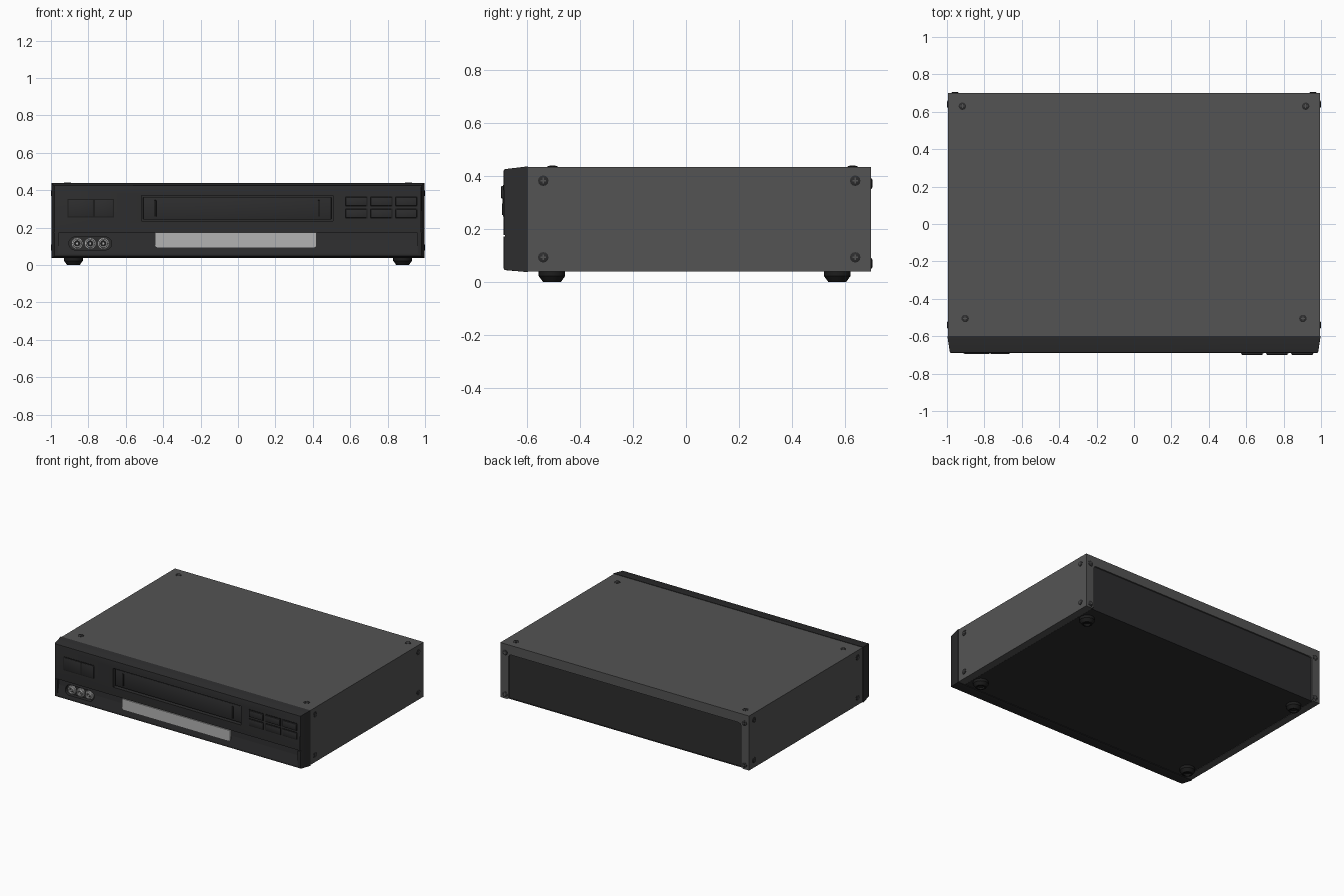
import bpy, bmesh, math
from mathutils import Vector, Matrix

if "Cube" in bpy.data.objects:
    bpy.data.objects.remove(bpy.data.objects["Cube"])


def material(name, r, g, b):
    m = bpy.data.materials.new(name)
    m.diffuse_color = (r, g, b, 1)
    m.use_nodes = True
    m.node_tree.nodes["Principled BSDF"].inputs["Base Color"].default_value = m.diffuse_color
    return m


CASE = material("casing grey", 0.088, 0.088, 0.088)
DARK = material("dark plastic", 0.026, 0.026, 0.027)
BLACK = material("black rubber", 0.012, 0.012, 0.012)
SILVER = material("silver", 0.45, 0.45, 0.45)


def finish(name, bm, mat, smooth=False):
    bmesh.ops.recalc_face_normals(bm, faces=bm.faces)
    me = bpy.data.meshes.new(name)
    bm.to_mesh(me)
    bm.free()
    me.materials.append(mat)
    ob = bpy.data.objects.new(name, me)
    bpy.context.collection.objects.link(ob)
    if smooth:
        bpy.ops.object.select_all(action='DESELECT')
        ob.select_set(True)
        bpy.context.view_layer.objects.active = ob
        bpy.ops.object.shade_smooth_by_angle(angle=math.radians(35))
    return ob


def box(name, x, y, z, mat, bevel=0, segs=2):
    bm = bmesh.new()
    bmesh.ops.create_cube(bm, size=1)
    for v in bm.verts:
        v.co = Vector([a[0] if c < 0 else a[1] for a, c in zip((x, y, z), v.co)])
    if bevel:
        bmesh.ops.bevel(bm, geom=bm.edges[:], offset=bevel, segments=segs,
                        profile=0.5, affect='EDGES')
    return finish(name, bm, mat, bool(bevel))


def prism(name, pts, move, mat):
    """Extrude a 3D polygon along a vector."""
    bm = bmesh.new()
    f = bm.faces.new([bm.verts.new(p) for p in pts])
    g = bmesh.ops.extrude_face_region(bm, geom=[f])
    bmesh.ops.translate(bm, vec=move, verts=[v for v in g['geom'] if isinstance(v, bmesh.types.BMVert)])
    return finish(name, bm, mat)


def lathe(name, profile, at, axis, mat, steps=20):
    """Spin (radius, height) points round an axis."""
    bm = bmesh.new()
    vs = [bm.verts.new((r, 0, h)) for r, h in profile]
    es = [bm.edges.new(p) for p in zip(vs, vs[1:])]
    bmesh.ops.spin(bm, geom=vs + es, cent=(0, 0, 0), axis=(0, 0, 1),
                   angle=math.tau, steps=steps)
    bmesh.ops.remove_doubles(bm, verts=bm.verts, dist=1e-5)
    rot = Vector(axis).to_track_quat('Z', 'Y').to_matrix().to_4x4()
    bm.transform(Matrix.Translation(at) @ rot)
    return finish(name, bm, mat, True)


def cut(ob, cutter):
    m = ob.modifiers.new("cut", 'BOOLEAN')
    m.operation, m.solver, m.object = 'DIFFERENCE', 'EXACT', cutter
    bpy.context.view_layer.objects.active = ob
    bpy.ops.object.modifier_apply(modifier=m.name)
    bpy.data.objects.remove(cutter)


# Sheet-metal casing: top, sides, folded back lip and bottom lips
X, B, T = 0.994, 0.04, 0.434
box("casing_top", (-X, X), (-0.6, 0.7), (T - 0.012, T), CASE)
for s, side in ((-1, "left"), (1, "right")):
    xs = sorted((s * (X - 0.012), s * X))
    box(f"casing_{side}", xs, (-0.6, 0.7), (B, T - 0.012), CASE)
    box(f"bottom_lip_{side}", sorted((s * 0.94, s * (X - 0.012))), (-0.6, 0.7), (B, B + 0.008), CASE)
half = [(X - 0.012, B + 0.008), (0.93, B + 0.008), (0.93, 0.345), (0.924, 0.36), (0.91, 0.366)]
lip = [(x, 0.69, z) for x, z in half] + [(-x, 0.69, z) for x, z in reversed(half)]
lip += [(-X + 0.012, 0.69, T - 0.012), (X - 0.012, 0.69, T - 0.012)]
prism("back_lip", lip, (0, 0.01, 0), CASE)
box("chassis", (-0.975, 0.975), (-0.6, 0.686), (B + 0.005, T - 0.014), DARK)
box("bottom_plate", (-0.938, 0.938), (-0.6, 0.69), (B + 0.001, B + 0.006), DARK)


# Cross-head screws
def screw(name, at, axis):
    lathe(name, [(0.02, 0), (0.02, 0.002), (0.014, 0.005), (0, 0.005)], at, axis, DARK, 12)
    n = Vector(axis)
    u = Vector((0, 0, 1)) if abs(n.z) < 0.5 else Vector((1, 0, 0))
    for k, d in enumerate((u, n.cross(u))):
        ext = [0.011 * abs(d[i]) + 0.0025 * abs(n.cross(d)[i]) + 0.0008 * abs(n[i]) for i in range(3)]
        c = Vector(at) + n * 0.005
        box(f"{name}_slot_{k}", *[(c[i] - ext[i], c[i] + ext[i]) for i in range(3)], CASE)


for s in (-1, 1):
    screw("top_screw", (s * 0.918, 0.63, T), (0, 0, 1))
    screw("top_screw", (s * 0.903, -0.505, T), (0, 0, 1))
    for z in (0.093, 0.383):
        for y in (-0.54, 0.64):
            screw("side_screw", (s * X, y, z), (s, 0, 0))
    for z in (0.07, 0.372):
        screw("back_screw", (s * 0.957, 0.7, z), (0, 1, 0))
    # Feet with a hollow underside
    for y in (-0.507, 0.572):
        lathe("foot", [(0.05, 0.045), (0.05, 0.022), (0.034, 0), (0.024, 0), (0.022, 0.012), (0, 0.012)],
              (s * 0.88, y, 0), (0, 0, 1), BLACK, 24)

# Front panel, tapered toward the front
bm = bmesh.new()
bmesh.ops.create_cube(bm, size=1)
for v in bm.verts:
    front = v.co.y < 0
    v.co = (math.copysign(0.984 if front else 0.998, v.co.x), -0.69 if front else -0.598,
            (0.426 if front else 0.437) if v.co.z > 0 else (0.045 if front else 0.037))
bmesh.ops.bevel(bm, geom=[e for e in bm.edges if all(v.co.y < -0.65 for v in e.verts)],
                offset=0.007, segments=2, profile=0.5, affect='EDGES')
panel = finish("front_panel", bm, DARK, True)

# Cuts: dividing groove, lower scoop, cassette slot, jack recess
cut(panel, box("groove_cutter", (-1.1, 1.1), (-0.8, -0.684), (0.171, 0.177), DARK))
cut(panel, prism("scoop_cutter", [(-0.96, -0.75, 0.06), (-0.96, -0.69, 0.06), (-0.96, -0.676, 0.13),
                                  (-0.96, -0.672, 0.172), (-0.96, -0.75, 0.172)], (1.92, 0, 0), DARK))
cut(panel, box("slot_cutter", (-0.515, 0.507), (-0.8, -0.66), (0.235, 0.372), BLACK))
ring = []
for cx, a0 in ((-0.71, -90), (-0.87, 90)):
    ring += [(cx + 0.035 * math.cos(math.radians(a0 + a)), -0.8,
              0.115 + 0.035 * math.sin(math.radians(a0 + a))) for a in range(0, 181, 20)]
cut(panel, prism("jack_cutter", ring, (0, 0.14, 0), BLACK))

# Cassette door with two ridges
box("cassette_door", (-0.507, 0.499), (-0.678, -0.655), (0.243, 0.364), DARK, 0.004)
for x in (-0.443, 0.433):
    box("door_ridge", (x - 0.006, x + 0.006), (-0.684, -0.676), (0.258, 0.346), BLACK, 0.002)


# Buttons, each on a thin black surround
def button(name, x, z, y):
    box(name + "_surround", (x[0] - 0.004, x[1] + 0.004), (-0.692, -0.68), (z[0] - 0.004, z[1] + 0.004), BLACK)
    box(name, x, (y, -0.68), z, DARK, 0.004)


button("power_button", (-0.907, -0.774), (0.258, 0.348), -0.695)
button("eject_button", (-0.766, -0.668), (0.258, 0.348), -0.695)
for i in range(3):
    x0 = 0.575 + 0.134 * i
    button("control_button", (x0, x0 + 0.113), (0.316, 0.363), -0.7)
    button("control_button", (x0, x0 + 0.113), (0.252, 0.298), -0.696)

# Silver flap with rounded lower corners
flap = [(-0.445, 0.17), (-0.445, 0.107), (-0.441, 0.098), (-0.432, 0.094),
        (0.407, 0.094), (0.416, 0.098), (0.42, 0.107), (0.42, 0.17)]
prism("silver_flap", [(x, -0.689, z) for x, z in flap], (0, 0.03, 0), SILVER)

# Audio and video jacks
for x in (-0.86, -0.79, -0.72):
    lathe("jack", [(0.031, 0), (0.031, 0.012), (0.024, 0.014), (0.022, 0.024), (0.015, 0.024), (0.015, 0.003)],
          (x, -0.661, 0.115), (0, -1, 0), SILVER)
    lathe("jack_socket", [(0.015, 0), (0.015, 0.006), (0.0, 0.006)], (x, -0.661, 0.115), (0, -1, 0), BLACK)
    lathe("jack_pin", [(0.008, 0), (0.008, 0.02), (0, 0.02)], (x, -0.661, 0.115), (0, -1, 0), SILVER, 12)
